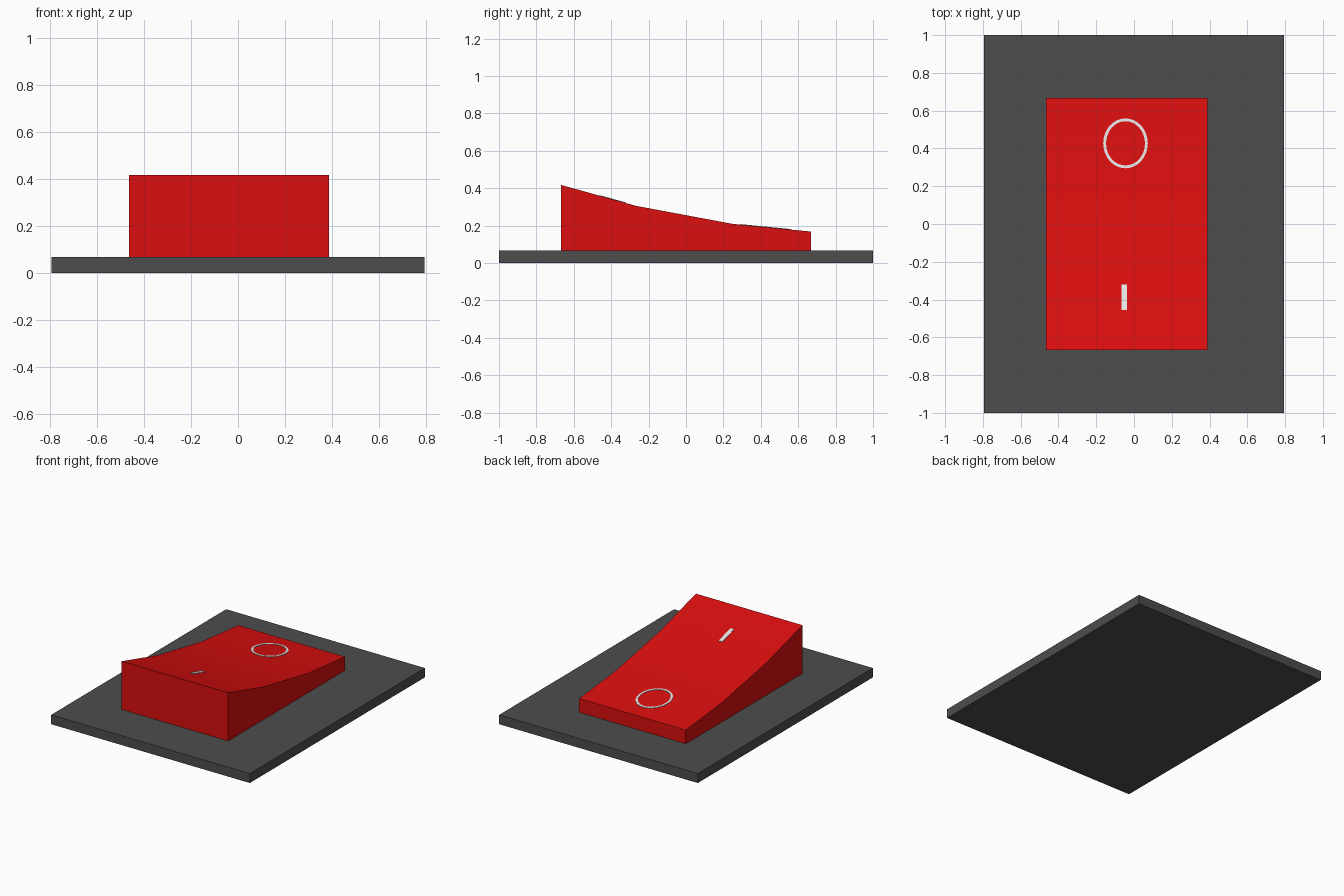
import bpy, bmesh, math

cube = bpy.data.objects.get("Cube")
if cube:
    bpy.data.objects.remove(cube, do_unlink=True)


def material(name, rgb):
    m = bpy.data.materials.new(name)
    m.use_nodes = True
    colour = (*rgb, 1)
    m.diffuse_color = colour
    m.node_tree.nodes["Principled BSDF"].inputs["Base Color"].default_value = colour
    return m


RED = material("red", (0.71, 0.0045, 0.0045))
GREY = material("dark_grey", (0.074, 0.074, 0.074))
WHITE = material("white", (0.8, 0.8, 0.8))

BASE_TOP = 0.068
# Curved top of the rocker as (y, z), front to back
TOP = [(-0.667, 0.417), (-0.265, 0.305), (0.25, 0.209), (0.667, 0.168)]


def top_height(y):
    for (y0, z0), (y1, z1) in zip(TOP, TOP[1:]):
        if y <= y1:
            return z0 + (z1 - z0) * (y - y0) / (y1 - y0)
    return TOP[-1][1]


def finish(name, bm, mat):
    bmesh.ops.recalc_face_normals(bm, faces=bm.faces)
    mesh = bpy.data.meshes.new(name)
    bm.to_mesh(mesh)
    bm.free()
    mesh.materials.append(mat)
    obj = bpy.data.objects.new(name, mesh)
    bpy.context.collection.objects.link(obj)
    return obj


def extrude_faces(bm, offset):
    result = bmesh.ops.extrude_face_region(bm, geom=bm.faces[:])
    verts = [v for v in result["geom"] if isinstance(v, bmesh.types.BMVert)]
    bmesh.ops.translate(bm, verts=verts, vec=offset)


def mark_vert(bm, x, y):
    return bm.verts.new((x, y, top_height(y) - 0.002))


# Base plate
bm = bmesh.new()
bm.faces.new([bm.verts.new((sx * 0.795, sy, 0))
              for sx, sy in ((-1, -1), (1, -1), (1, 1), (-1, 1))])
extrude_faces(bm, (0, 0, BASE_TOP))
finish("base_plate", bm, GREY)

# Rocker: side profile extruded across the width
bm = bmesh.new()
outline = [(TOP[0][0], BASE_TOP)] + TOP + [(TOP[-1][0], BASE_TOP)]
bm.faces.new([bm.verts.new((-0.465, y, z)) for y, z in outline])
extrude_faces(bm, (0.853, 0, 0))
rocker = finish("rocker", bm, RED)
bpy.context.view_layer.objects.active = rocker
rocker.select_set(True)
bpy.ops.object.shade_smooth_by_angle(angle=math.radians(30))
rocker.select_set(False)

# Off mark: thin oval ring lying on the rocker
bm = bmesh.new()
SIDES = 32
loops = []
for rx, ry in ((0.118, 0.132), (0.103, 0.117)):
    loops.append([mark_vert(bm, -0.045 + rx * math.cos(a), 0.427 + ry * math.sin(a))
                  for a in (math.tau * i / SIDES for i in range(SIDES))])
outer, inner = loops
for i in range(SIDES):
    j = (i + 1) % SIDES
    bm.faces.new((outer[i], outer[j], inner[j], inner[i]))
extrude_faces(bm, (0, 0, 0.005))
finish("off_mark_ring", bm, WHITE)

# On mark: short bar lying on the rocker
bm = bmesh.new()
bm.faces.new([mark_vert(bm, x, y) for x, y in
              ((-0.066, -0.456), (-0.037, -0.456), (-0.037, -0.32), (-0.066, -0.32))])
extrude_faces(bm, (0, 0, 0.005))
finish("on_mark_bar", bm, WHITE)
